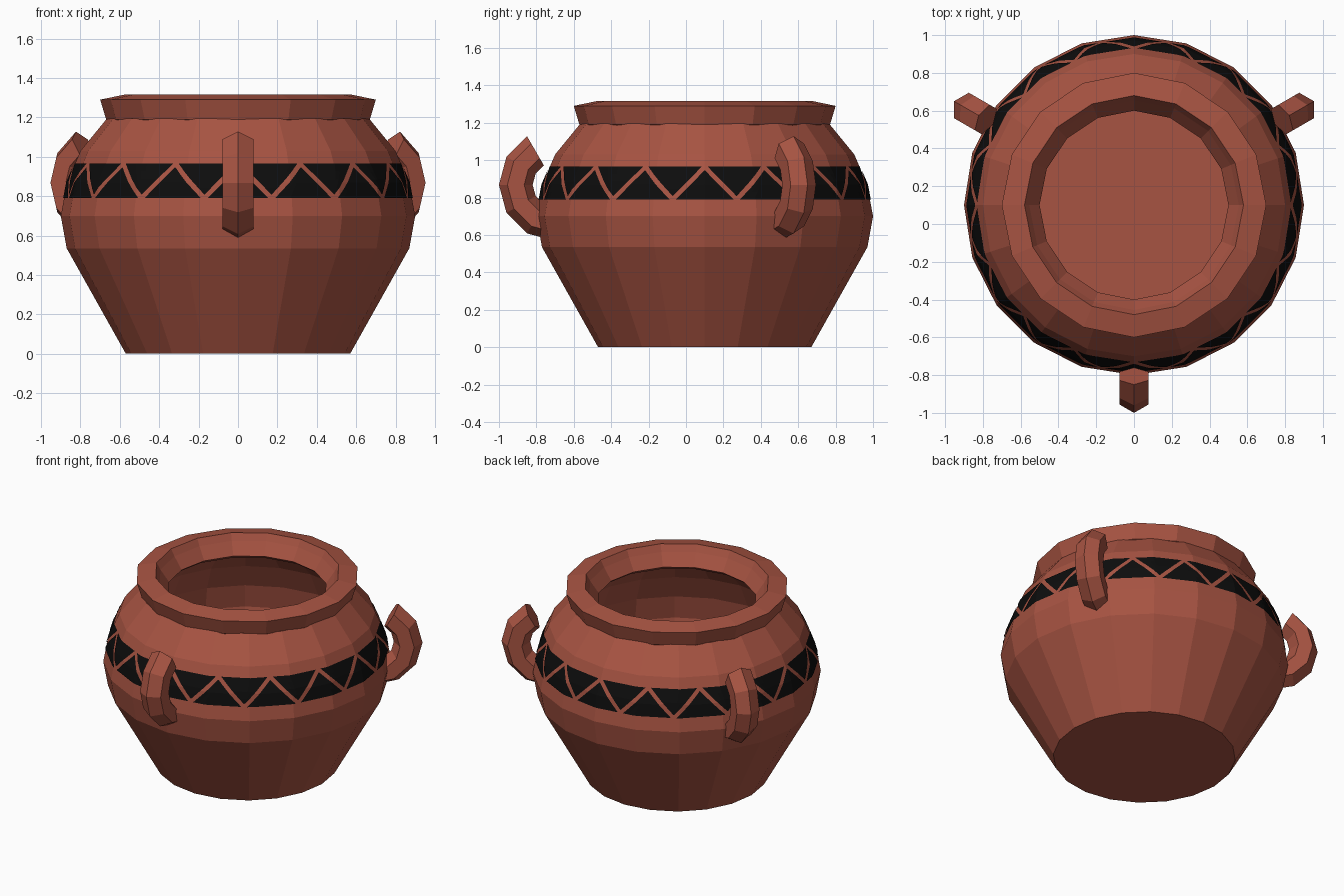
import bpy, bmesh, math
from mathutils import Vector

if "Cube" in bpy.data.objects:
    bpy.data.objects.remove(bpy.data.objects["Cube"])

CY = 0.1          # pot axis sits slightly behind the origin
N = 20            # sides of the body


def material(name, rgb):
    m = bpy.data.materials.new(name)
    m.diffuse_color = (*rgb, 1)
    m.use_nodes = True
    m.node_tree.nodes["Principled BSDF"].inputs["Base Color"].default_value = m.diffuse_color
    return m


clay = material("terracotta", (0.39, 0.088, 0.055))
black = material("black_paint", (0.004, 0.004, 0.004))


def finish(name, bm, mat, fix=True):
    if fix:
        bmesh.ops.recalc_face_normals(bm, faces=bm.faces)
    me = bpy.data.meshes.new(name)
    bm.to_mesh(me)
    bm.free()
    me.materials.append(mat)
    ob = bpy.data.objects.new(name, me)
    bpy.context.collection.objects.link(ob)
    return ob


def bridge(bm, rings, closed=False):
    pairs = list(zip(rings, rings[1:]))
    if closed:
        pairs.append((rings[-1], rings[0]))
    for a, b in pairs:
        n = len(a)
        for i in range(n):
            j = (i + 1) % n
            bm.faces.new((a[i], a[j], b[j], b[i]))


def lathe(name, profile, n, closed):
    bm = bmesh.new()
    rings = [[bm.verts.new((r * math.cos(2 * math.pi * i / n),
                            CY + r * math.sin(2 * math.pi * i / n), z))
              for i in range(n)] for r, z in profile]
    bridge(bm, rings, closed)
    if not closed:
        bm.faces.new(rings[0])
        bm.faces.new(rings[-1])
    return finish(name, bm, clay)


# Hollow body: outside from base to neck, then back down the inside
outer = [(0.57, 0), (0.87, 0.535), (0.90, 0.70), (0.868, 0.87),
         (0.80, 1.03), (0.665, 1.195)]
inner = [(0.56, 1.17), (0.69, 1.03), (0.77, 0.86), (0.80, 0.70),
         (0.77, 0.55), (0.52, 0.08)]
lathe("pot_body", outer + inner, N, False)

# Flared rim
lathe("rim", [(0.64, 1.17), (0.67, 1.19), (0.70, 1.29), (0.58, 1.315),
              (0.555, 1.27), (0.50, 1.19), (0.54, 1.16)], 16, True)


# Three ring handles with a six-sided section
def handle(name, ang):
    bm = bmesh.new()
    d = Vector((math.cos(ang), math.sin(ang), 0))
    t = Vector((-d.y, d.x, 0))
    up = Vector((0, 0, 1))
    centre = Vector((0, CY, 0.868)) + d * 0.80
    rings = []
    for k in range(-4, 3):
        a = math.radians(30 * k)
        out = d * math.cos(a) + up * math.sin(a)
        rings.append([bm.verts.new(centre + out * (0.21 + 0.09 * math.cos(s * math.pi / 3))
                                   + t * 0.09 * math.sin(s * math.pi / 3))
                      for s in range(6)])
    bridge(bm, rings)
    bm.faces.new(rings[0])
    bm.faces.new(rings[-1])
    finish(name, bm, clay)


for name, deg in (("handle_front", -90), ("handle_right", 30), ("handle_left", 150)):
    handle(name, math.radians(deg))


# Painted band of alternating triangles, laid just over the body facets
def on_body(ang, z):
    for (r0, z0), (r1, z1) in zip(outer, outer[1:]):
        if z0 <= z <= z1:
            r = r0 + (r1 - r0) * (z - z0) / (z1 - z0)
    step = 2 * math.pi / N
    r *= math.cos(step / 2) / math.cos(ang % step - step / 2)
    r += 0.005
    return (r * math.cos(ang), CY + r * math.sin(ang), z)


bm = bmesh.new()
LOW, HIGH, COLS = 0.79, 0.965, 8
LEVELS = [0, 0.23, 0.457, 0.7, 0.89]     # one level falls on the body crease
half = math.pi / 16
gap = 0.02
for k in range(32):
    mid = k * half
    upright = k % 2 == 0
    rows = []
    for lv in LEVELS:
        w = max(half * (1 - lv) - gap, 0.002)
        z = LOW + (HIGH - LOW) * (lv if upright else 1 - lv)
        rows.append([bm.verts.new(on_body(mid + w * (2 * c / COLS - 1), z))
                     for c in range(COLS + 1)])
    for a, b in zip(rows, rows[1:]):
        for c in range(COLS):
            quad = (a[c], a[c + 1], b[c + 1], b[c])
            bm.faces.new(quad if upright else quad[::-1])
finish("painted_triangles", bm, black, fix=False)
